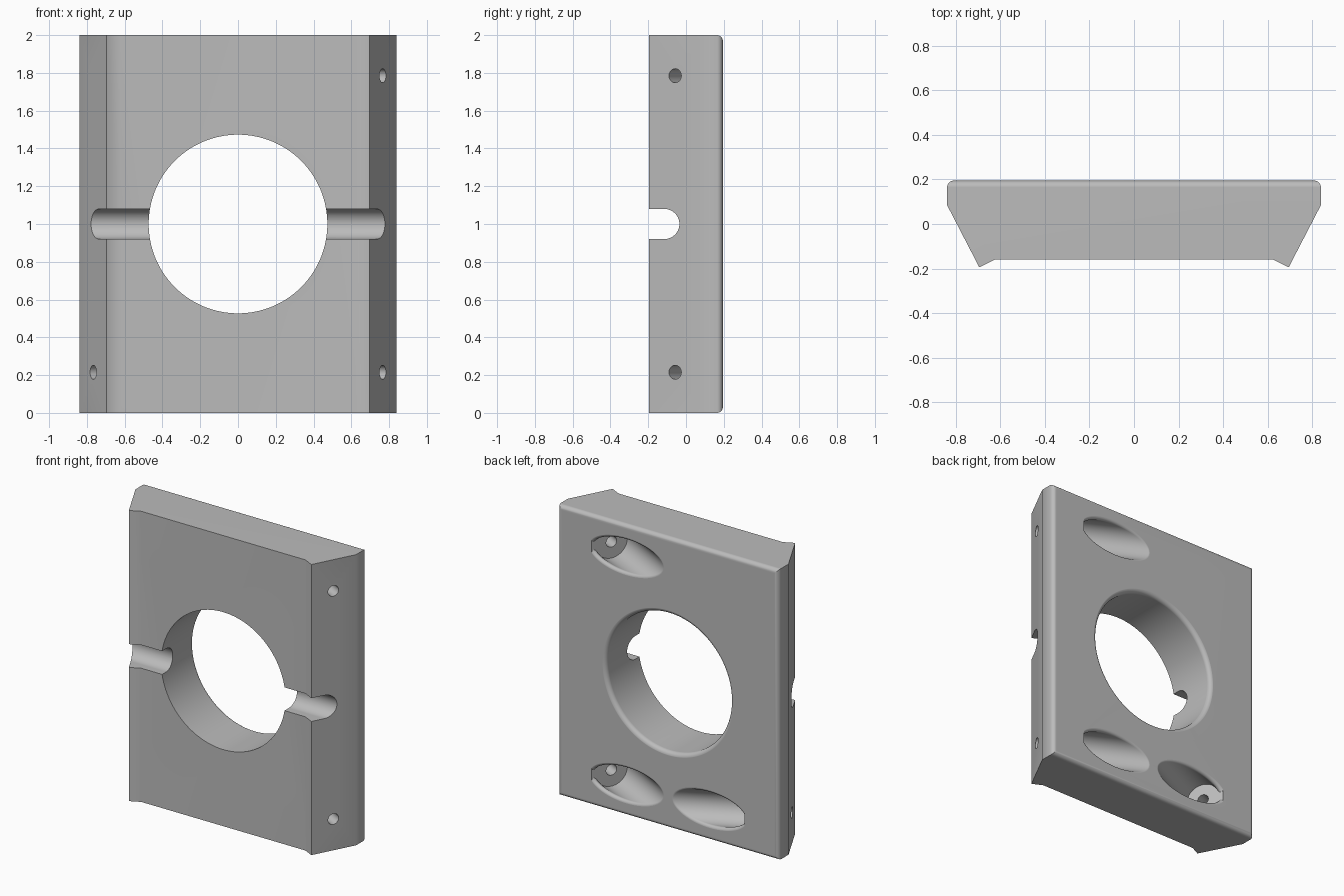
import bpy, bmesh
from math import pi, sin, cos, radians
from mathutils import Vector

if "Cube" in bpy.data.objects:
    bpy.data.objects.remove(bpy.data.objects["Cube"])

BACK = 0.195      # y of the back face
FILLET = 0.03     # rounding on the outer back edges and bore

grey = bpy.data.materials.new("plain_grey")
grey.use_nodes = True
grey.diffuse_color = (0.5, 0.5, 0.5, 1)
grey.node_tree.nodes["Principled BSDF"].inputs["Base Color"].default_value = (0.5, 0.5, 0.5, 1)


def loft(bm, rings):
    """Skin closed rings of equal length and cap both ends."""
    loops = [[bm.verts.new(p) for p in ring] for ring in rings]
    for a, b in zip(loops, loops[1:]):
        for i in range(len(a)):
            j = (i + 1) % len(a)
            bm.faces.new((a[i], a[j], b[j], b[i]))
    bm.faces.new(loops[0])
    bm.faces.new(loops[-1])
    bmesh.ops.recalc_face_normals(bm, faces=bm.faces)


def finish(bm, name):
    mesh = bpy.data.meshes.new(name)
    bm.to_mesh(mesh)
    bm.free()
    mesh.materials.append(grey)
    obj = bpy.data.objects.new(name, mesh)
    bpy.context.collection.objects.link(obj)
    return obj


def circle(center, radius, u, v, count):
    return [center + radius * (cos(2 * pi * i / count) * u + sin(2 * pi * i / count) * v)
            for i in range(count)]


X, Y, Z = Vector((1, 0, 0)), Vector((0, 1, 0)), Vector((0, 0, 1))

# Block: dovetail profile extruded upward, back edges rounded
half = [(0.84, BACK), (0.84, 0.085), (0.695, -0.195), (0.625, -0.16)]
profile = half + [(-x, y) for x, y in reversed(half)]
bm = bmesh.new()
loft(bm, [[Vector((x, y, z)) for x, y in profile] for z in (0, 2)])
back_edges = [e for e in bm.edges if all(v.co.y > BACK - 0.001 for v in e.verts)]
bmesh.ops.bevel(bm, geom=back_edges, offset=FILLET, segments=6, profile=0.5, affect='EDGES')
block = finish(bm, "block")


def cut(bm, name):
    """Subtract a solid from the block."""
    tool = finish(bm, name)
    tool.hide_render = True
    mod = block.modifiers.new(name, 'BOOLEAN')
    mod.operation = 'DIFFERENCE'
    mod.solver = 'EXACT'
    mod.object = tool
    bpy.context.view_layer.objects.active = block
    bpy.ops.object.modifier_apply(modifier=mod.name)
    bpy.data.objects.remove(tool)


# Central bore with a rounded back rim
bore = 0.473
section = [(bore, -0.5)]
for k in range(8):
    a = pi / 2 * k / 7
    section.append((bore + FILLET * (1 - cos(a)), BACK - FILLET + (FILLET + 0.0004) * sin(a)))
section.append((bore + FILLET, 0.5))
bm = bmesh.new()
loft(bm, [circle(Vector((0, y, 1)), r, X, Z, 128) for r, y in section])
cut(bm, "bore_cutter")

# Round-bottomed groove across the front
slot = 0.08
arc = [(-0.115 + slot * cos(a), 1 + slot * sin(a))
       for a in (-pi / 2 + pi * i / 24 for i in range(25))]
outline = [(-0.5, 1 - slot)] + arc + [(-0.5, 1 + slot)]
bm = bmesh.new()
loft(bm, [[Vector((x, y, z)) for y, z in outline] for x in (-1.2, 1.2)])
cut(bm, "groove_cutter")

# Screw holes square to the slanted sides, with angled pockets open at the back
slant = Vector((0.84 - 0.695, 0.085 + 0.195, 0)).normalized()
axis = Vector((-slant.y, slant.x, 0))
POCKET, SOFT, FLOOR, DRILL, N = 0.112, 0.02, 0.28, 0.037, 64


def pocket_rings(start):
    """Pocket wall followed by a rolling-ball rounding into the back face."""
    normals = circle(Vector(), 1, slant, Z, N)
    balls = []
    for n in normals:
        p = start + (POCKET + SOFT) * n
        balls.append(p + axis * ((BACK - SOFT - p.y) / axis.y))
    rings = [[start + axis * 0.1 + POCKET * n for n in normals]]
    for k in range(11):
        rings.append([c + SOFT * (-n).slerp(Y, k / 10) for c, n in zip(balls, normals)])
    rings[-1] = [p + Y * 0.0004 for p in rings[-1]]
    rings.append([p + Y * 0.2 for p in rings[-1]])
    return rings


def mirror_x(bm, side):
    for v in bm.verts:
        v.co.x *= side
    bmesh.ops.recalc_face_normals(bm, faces=bm.faces)


for side in (1, -1):
    for z in (0.215, 1.785):
        start = Vector((0.767, -0.058, z))
        bm = bmesh.new()
        loft(bm, pocket_rings(start))
        bmesh.ops.bisect_plane(bm, geom=bm.verts[:] + bm.edges[:] + bm.faces[:],
                               plane_co=start + axis * FLOOR, plane_no=axis, clear_inner=True)
        bmesh.ops.holes_fill(bm, edges=[e for e in bm.edges if e.is_boundary], sides=0)
        mirror_x(bm, side)
        cut(bm, "pocket_cutter")

        bm = bmesh.new()
        loft(bm, [circle(start + axis * t, DRILL, slant, Z, 32) for t in (-0.2, 0.34)])
        mirror_x(bm, side)
        cut(bm, "screw_hole_cutter")

# Smooth curved walls, keep hard edges and flat faces clean
block.data.materials.clear()
block.data.materials.append(grey)
block.name = "mounting_block"
bpy.ops.object.select_all(action='DESELECT')
block.select_set(True)
bpy.context.view_layer.objects.active = block
bpy.ops.object.shade_smooth_by_angle(angle=radians(28))
weighted = block.modifiers.new("flat_face_normals", 'WEIGHTED_NORMAL')
weighted.keep_sharp = True
